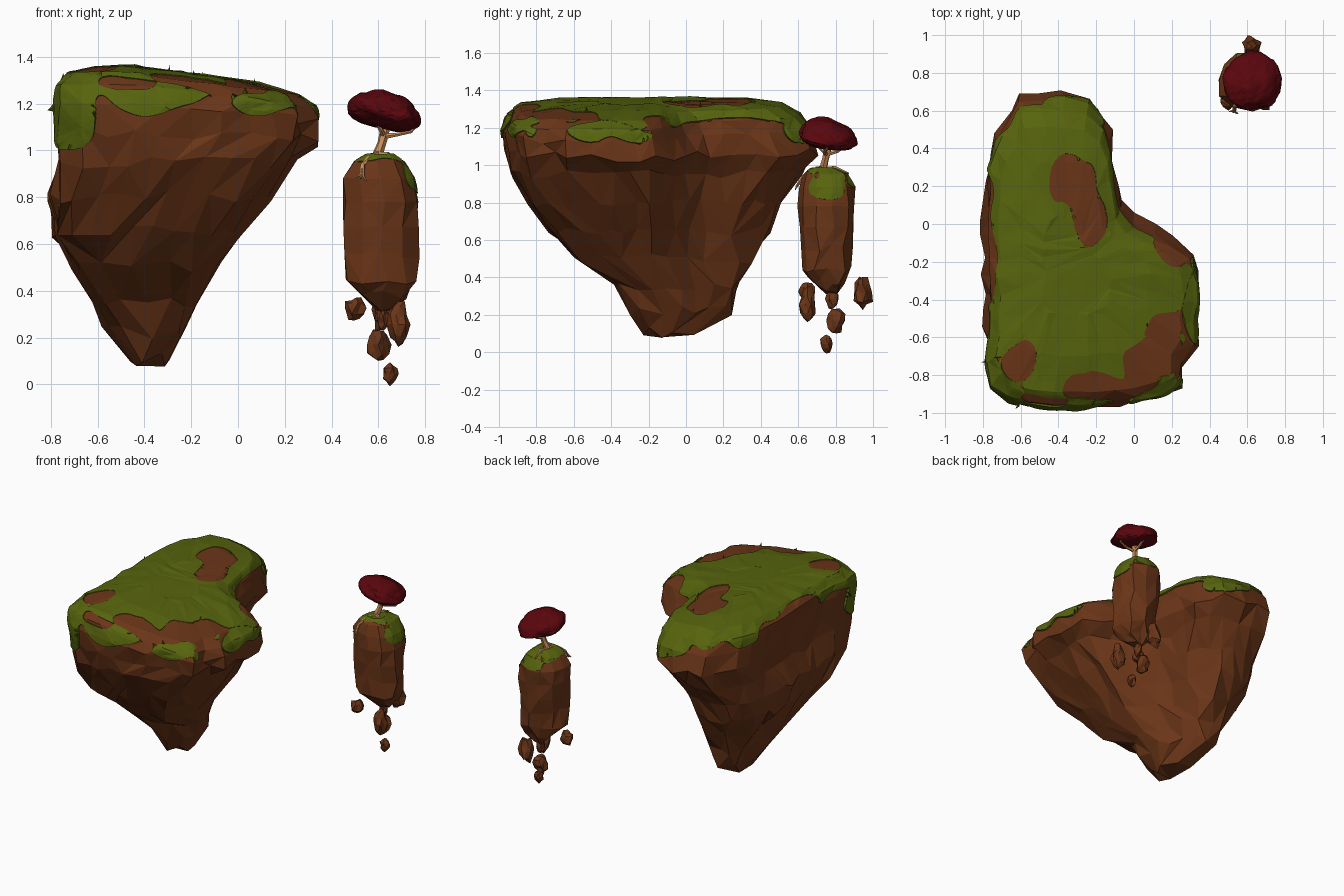
import bpy, bmesh, math, random
from mathutils import Vector, noise

if "Cube" in bpy.data.objects:
    bpy.data.objects.remove(bpy.data.objects["Cube"])

random.seed(4)


def mat(name, col):
    m = bpy.data.materials.new(name)
    m.diffuse_color = (*col, 1)
    m.use_nodes = True
    m.node_tree.nodes["Principled BSDF"].inputs["Base Color"].default_value = m.diffuse_color
    return m


ROCK = mat("rock_brown", (0.145, 0.036, 0.009))
GRASS = mat("grass_green", (0.095, 0.127, 0.004))
LEAF = mat("leaf_red", (0.10, 0.002, 0.004))
BARK = mat("bark_tan", (0.58, 0.27, 0.10))


def add(name, bm, material):
    me = bpy.data.meshes.new(name)
    bm.to_mesh(me)
    me.materials.append(material)
    ob = bpy.data.objects.new(name, me)
    bpy.context.collection.objects.link(ob)
    return ob


def resample(pts, n):
    """n evenly spaced points on a closed outline, scaled to the unit square."""
    pts = [Vector(p) for p in pts]
    lens = [(pts[(i + 1) % len(pts)] - p).length for i, p in enumerate(pts)]
    step, out = sum(lens) / n, []
    for k in range(n):
        d, i = k * step, 0
        while d > lens[i]:
            d -= lens[i]
            i += 1
        out.append(pts[i].lerp(pts[(i + 1) % len(pts)], d / lens[i]))
    lo = [min(p[a] for p in out) for a in (0, 1)]
    hi = [max(p[a] for p in out) for a in (0, 1)]
    return [((p.x - lo[0]) / (hi[0] - lo[0]), (p.y - lo[1]) / (hi[1] - lo[1])) for p in out]


def loft(outline, levels, jitter, weld, rounding, tilt):
    """Stack the outline at each level (z, x0, x1, y0, y1) into a faceted rock."""
    bm = bmesh.new()
    rings = []
    for z, x0, x1, y0, y1 in levels:
        r = rounding(z)
        ring = []
        for u, v in outline:
            a = math.atan2(v - 0.5, u - 0.5)
            u += (0.5 + 0.5 * math.cos(a) - u) * r
            v += (0.5 + 0.5 * math.sin(a) - v) * r
            x, y = x0 + u * (x1 - x0), y0 + v * (y1 - y0)
            ring.append(bm.verts.new((x, y, z - tilt(x, y, z))))
        rings.append(ring)
    n = len(outline)
    for a, b in zip(rings, rings[1:]):
        for i in range(n):
            i2 = (i + 1) % n
            if random.random() < 0.5:
                bm.faces.new((a[i], a[i2], b[i2]))
                bm.faces.new((a[i], b[i2], b[i]))
            else:
                bm.faces.new((a[i], a[i2], b[i]))
                bm.faces.new((a[i2], b[i2], b[i]))
    bm.faces.new(rings[-1])
    bm.faces.new(rings[0][::-1])
    # Merge crowded corners, then shake the rest for uneven facets
    top = levels[-4][0]
    low = [v for v in bm.verts if v.co.z < top - .15]
    if weld:
        bmesh.ops.remove_doubles(bm, verts=low, dist=weld)
    for v in bm.verts:
        s = (1, 1, 1.3) if v.co.z < top - .12 else (.5, .5, .2)
        v.co += Vector([random.uniform(-jitter, jitter) * k for k in s])
    bmesh.ops.triangulate(bm, faces=[f for f in bm.faces if len(f.verts) > 3])
    bmesh.ops.recalc_face_normals(bm, faces=bm.faces)
    return bm


def inside(c, blobs):
    return any(sum(((c[i] - b[i]) / b[i + 3]) ** 2 for i in range(3)) < 1 for b in blobs)


def grass_layer(name, rock, keep, cuts, lift):
    """Thin turf cut out of the rock's own surface."""
    bm = rock.copy()
    zmin = max(v.co.z for v in bm.verts) - 0.42
    bmesh.ops.delete(bm, geom=[f for f in bm.faces if f.calc_center_median().z < zmin], context='FACES')
    bmesh.ops.subdivide_edges(bm, edges=bm.edges, cuts=cuts, use_grid_fill=True)
    bmesh.ops.triangulate(bm, faces=bm.faces)

    def wobble(c):
        return c + 0.05 * noise.noise_vector(c * 6)
    bmesh.ops.delete(bm, geom=[f for f in bm.faces if not keep(wobble(f.calc_center_median()))], context='FACES')
    # Even out the sawtooth rim
    for _ in range(3):
        new = {}
        for v in bm.verts:
            rim = [e.other_vert(v).co for e in v.link_edges if e.is_boundary]
            if len(rim) == 2:
                new[v] = v.co * .5 + (rim[0] + rim[1]) * .25
        for v, co in new.items():
            v.co = co
    bm.normal_update()
    for v in bm.verts:
        side = 1 - .7 * max(0, v.normal.z)
        v.co += v.normal * lift * side * (1 + 0.6 * noise.noise(v.co * 9))
    ob = add(name, bm, GRASS)
    m = ob.modifiers.new("thickness", 'SOLIDIFY')
    m.thickness, m.offset = lift * 1.8, -1


# Large L-shaped floating island
L = [(-.62, .68), (-.4, .70), (-.25, .67), (-.14, .55), (-.12, .4), (-.09, .2), (-.07, .1), (0, .03),
     (.13, -.04), (.28, -.12), (.34, -.22), (.33, -.45), (.32, -.65), (.27, -.7), (.25, -.86), (.15, -.91),
     (-.1, -.95), (-.4, -.97), (-.55, -.95), (-.73, -.91), (-.79, -.8), (-.77, -.5), (-.78, 0),
     (-.78, .3), (-.74, .48)]
levels = [(.09, -.46, -.30, -.24, .08), (.22, -.57, -.22, -.29, .25),
          (.35, -.62, -.18, -.39, .29), (.5, -.70, -.07, -.61, .35), (.65, -.79, .03, -.74, .44),
          (.8, -.80, .14, -.86, .52), (.95, -.77, .24, -.94, .61), (1.08, -.77, .34, -.955, .70),
          (1.2, -.775, .34, -.975, .66), (1.28, -.77, .325, -.955, .60), (1.33, -.72, .26, -.89, .51),
          (1.355, -.60, .08, -.70, .33), (1.36, -.48, -.12, -.48, .05)]
island = loft(resample(L, 40), levels, 0.022, 0.075,
              lambda z: min(.55, max(0, (1.0 - z) * .8)),
              lambda x, y, z: (.13 * max(0, x + .45) * min(1, max(0, (z - .95) / .35))
                               + (.1 * (y - .0) if z < .1 else 0)))
add("large_island_rock", island, ROCK)

# Bare patches and hanging turf on the large island (centre, radii)
bare = [(-.33, .22, 1.36, .14, .15, .2), (-.23, .03, 1.36, .09, .16, .2), (-.59, -.72, 1.35, .10, .13, .1),
        (.15, -.62, 1.3, .10, .2, .15), (.05, -.74, 1.3, .13, .1, .1), (-.15, -.87, 1.3, .28, .08, .09),
        (-.79, .0, 1.25, .06, .5, .15), (.2, -.14, 1.25, .07, .10, .1),
        (-.7, .55, 1.2, .12, .12, .1), (-.55, -.97, 1.3, .22, .08, .06)]
hanging = [(-.76, -.88, 1.14, .17, .18, .13), (-.38, -.95, 1.22, .2, .1, .06), (.09, -.9, 1.2, .12, .12, .05),
           (.33, -.4, 1.17, .1, .27, .05), (.28, -.82, 1.2, .08, .08, .06), (-.3, .62, 1.2, .2, .12, .08)]
grass_layer("large_island_grass", island,
            lambda c: inside(c, hanging) or (c.z > 1.23 - .05 * max(0, c.x) and not inside(c, bare)), 3, 0.014)

# Small pillar island
circle = [(math.cos(i * math.tau / 11 + .2) * random.uniform(.9, 1.1), math.sin(i * math.tau / 11 + .2))
          for i in range(11)]
p_levels = [(.31, .60, .70, .73, .81), (.38, .52, .73, .66, .84), (.45, .475, .755, .62, .87),
            (.56, .465, .76, .61, .885), (.67, .455, .765, .605, .90), (.78, .455, .77, .60, .905),
            (.88, .45, .755, .60, .905), (.95, .49, .71, .62, .87), (.985, .55, .66, .66, .80)]
pillar = loft(resample(circle, 11), p_levels, 0.017, 0.05, lambda z: 0, lambda x, y, z: 0)
add("pillar_rock", pillar, ROCK)
grass_layer("pillar_grass", pillar,
            lambda c: c.z > .955 or inside(c, [(.76, .76, .90, .09, .13, .08), (.6, .9, .93, .1, .06, .05)]), 2, 0.008)

# Loose stones drifting under the pillar: centre, size
stones = [(.50, .65, .325, .08, .08, .09), (.60, .805, .17, .09, .09, .13), (.685, .65, .255, .085, .085, .18),
          (.65, .75, .045, .06, .06, .085), (.62, .945, .32, .09, .09, .16), (.62, .78, .285, .05, .06, .10)]
for k, s in enumerate(stones):
    bm = bmesh.new()
    bmesh.ops.create_icosphere(bm, subdivisions=2, radius=1)
    for v in bm.verts:
        f = 1.05 + .5 * noise.noise(v.co * 1.6 + Vector((k * 5.3, 1, 2)))
        v.co = Vector(s[:3]) + Vector([v.co[i] * f * s[i + 3] / 2 for i in range(3)])
    add(f"loose_stone_{k + 1}", bm, ROCK)

# Tree trunk, branches and roots as tapered tubes: (x, y, z, radius)
tubes = [
    [(.585, .73, .95, .026), (.60, .735, .99, .022), (.615, .745, 1.03, .019), (.625, .755, 1.07, .021), (.64, .76, 1.13, .014)],
    [(.62, .75, 1.06, .014), (.68, .74, 1.068, .009), (.74, .75, 1.08, .007), (.765, .76, 1.11, .005)],
    [(.625, .755, 1.06, .014), (.61, .72, 1.09, .010), (.58, .69, 1.14, .007)],
    [(.625, .755, 1.06, .014), (.63, .81, 1.075, .010), (.63, .85, 1.10, .007)],
    [(.60, .73, .985, .016), (.56, .66, .965, .012), (.53, .625, .935, .009), (.525, .59, .88, .004)],
    [(.535, .625, .94, .008), (.535, .592, .89, .006), (.55, .585, .87, .003)],
    [(.53, .60, .90, .007), (.505, .595, .885, .003)],
    [(.59, .73, .98, .016), (.61, .80, .985, .011), (.60, .87, .955, .005)],
    [(.59, .73, .98, .016), (.64, .70, .985, .010), (.68, .67, .955, .004)]]
cu = bpy.data.curves.new("tree_trunk", 'CURVE')
cu.dimensions, cu.bevel_depth, cu.bevel_resolution, cu.use_fill_caps = '3D', 1, 1, True
for t in tubes:
    sp = cu.splines.new('POLY')
    sp.points.add(len(t) - 1)
    for p, (x, y, z, r) in zip(sp.points, t):
        p.co, p.radius = (x, y, z, 1), r
    sp.use_smooth = False
cu.materials.append(BARK)
bpy.context.collection.objects.link(bpy.data.objects.new("tree_trunk", cu))

# Red canopy: flattened, lumpy, drooping to one side
bm = bmesh.new()
bmesh.ops.create_icosphere(bm, subdivisions=4, radius=1)
for v in bm.verts:
    f = 1 + .13 * noise.noise(v.co * 1.7) + .04 * noise.noise(v.co * 6)
    x, y, z = v.co * f
    z *= .105 if z > 0 else .055
    v.co = (.632 + x * .158, .757 + y * .150, 1.145 - .03 * x - .02 * y + z)
add("tree_canopy", bm, LEAF)
